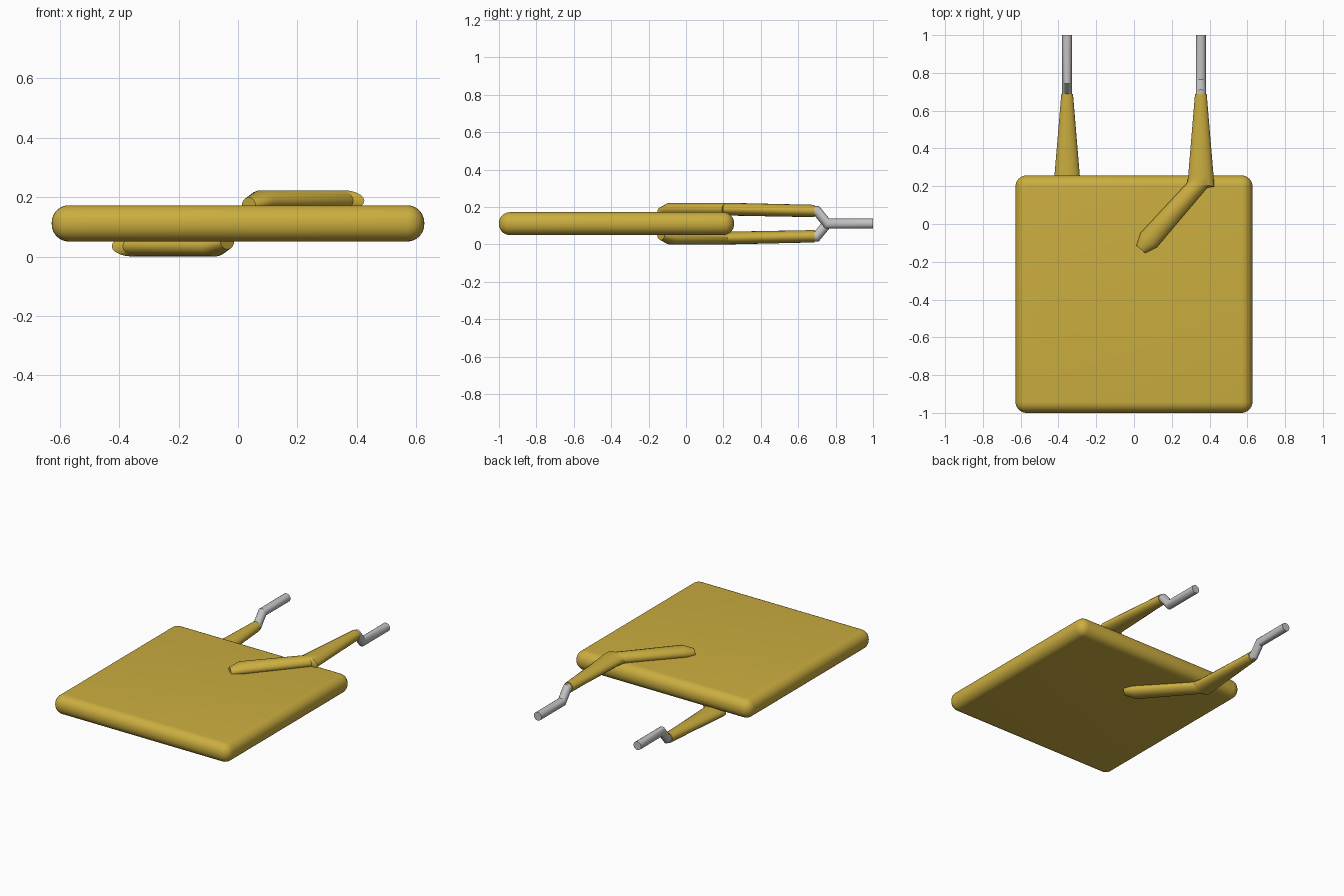
import bpy, bmesh, math
from mathutils import Vector, Matrix

cube = bpy.data.objects.get("Cube")
if cube:
    bpy.data.objects.remove(cube, do_unlink=True)

MID = 0.1115  # height of the middle plane


def material(name, rgb):
    m = bpy.data.materials.new(name)
    m.diffuse_color = (*rgb, 1)
    m.use_nodes = True
    bsdf = next(n for n in m.node_tree.nodes if n.type == 'BSDF_PRINCIPLED')
    bsdf.inputs["Base Color"].default_value = (*rgb, 1)
    return m


gold = material("mustard coating", (0.60, 0.42, 0.05))
silver = material("tinned wire", (0.55, 0.55, 0.55))


def finish(bm, name, mat, angle):
    bmesh.ops.recalc_face_normals(bm, faces=bm.faces)
    mesh = bpy.data.meshes.new(name)
    bm.to_mesh(mesh)
    bm.free()
    mesh.materials.append(mat)
    ob = bpy.data.objects.new(name, mesh)
    bpy.context.collection.objects.link(ob)
    bpy.ops.object.select_all(action='DESELECT')
    ob.select_set(True)
    bpy.context.view_layer.objects.active = ob
    bpy.ops.object.shade_smooth_by_angle(angle=math.radians(angle))
    return ob


def loft(name, sections, mat, sides=20, flip=False):
    """Skin elliptical rings, each given as (centre, half-width vector, half-height vector)."""
    bm = bmesh.new()
    rings = []
    for c, u, v in sections:
        c, u, v = Vector(c), Vector(u), Vector(v)
        rings.append([bm.verts.new(c + u * math.cos(t) + v * math.sin(t))
                      for t in (2 * math.pi * i / sides for i in range(sides))])
    for a, b in zip(rings, rings[1:]):
        for i in range(sides):
            j = (i + 1) % sides
            bm.faces.new((a[i], a[j], b[j], b[i]))
    bm.faces.new(rings[0])
    bm.faces.new(rings[-1])
    if flip:  # half turn about the lengthwise axis of the middle plane
        turn = Matrix.Rotation(math.pi, 4, 'Y')
        bmesh.ops.transform(bm, verts=bm.verts, space=Matrix.Translation((0, 0, -MID)),
                            matrix=turn)
    return finish(bm, name, mat, 35)


# Square slab body with fully rounded edges
bm = bmesh.new()
bmesh.ops.create_cube(bm, size=1)
bmesh.ops.scale(bm, vec=(1.254, 1.257, 0.122), verts=bm.verts)
bmesh.ops.translate(bm, vec=(0, -0.3715, MID), verts=bm.verts)
bmesh.ops.bevel(bm, geom=bm.edges[:], offset=0.058, segments=8, profile=0.5, affect='EDGES')
finish(bm, "body", gold, 40)

# Coated lead: taper from the wire, then a diagonal ridge lying on the slab
X = 0.354
coating = [
    ((X, 0.688, 0.179), (0.031, 0, 0), (0, 0, 0.033)),
    ((X, 0.257, 0.188), (0.067, 0, 0), (0, 0, 0.034)),
    ((X, 0.212, 0.188), (0.071, -0.014, 0), (0, 0, 0.035)),
    ((0.336, 0.207, 0.188), (0.052, -0.014, 0), (0, 0, 0.035)),
    ((0.078, -0.085, 0.188), (0.043, -0.038, 0), (0, 0, 0.035)),
    ((0.036, -0.134, 0.172), (0.023, -0.020, 0), (0, 0, 0.027)),
]

# Bare wire with a step back to the middle plane
R = 0.027
wire = [
    ((X, 0.67, 0.179), (R, 0, 0), (0, 0, R)),
    ((X, 0.70, 0.179), (R, 0, 0), (0, 0.011, R)),
    ((X, 0.755, MID), (R, 0, 0), (0, 0.011, R)),
    ((X, 1.0, MID), (R, 0, 0), (0, 0, R)),
]

for side, flip in (("left", False), ("right", True)):
    loft(side + "_lead_coating", coating, gold, 20, flip)
    loft(side + "_lead_wire", wire, silver, 16, flip)
